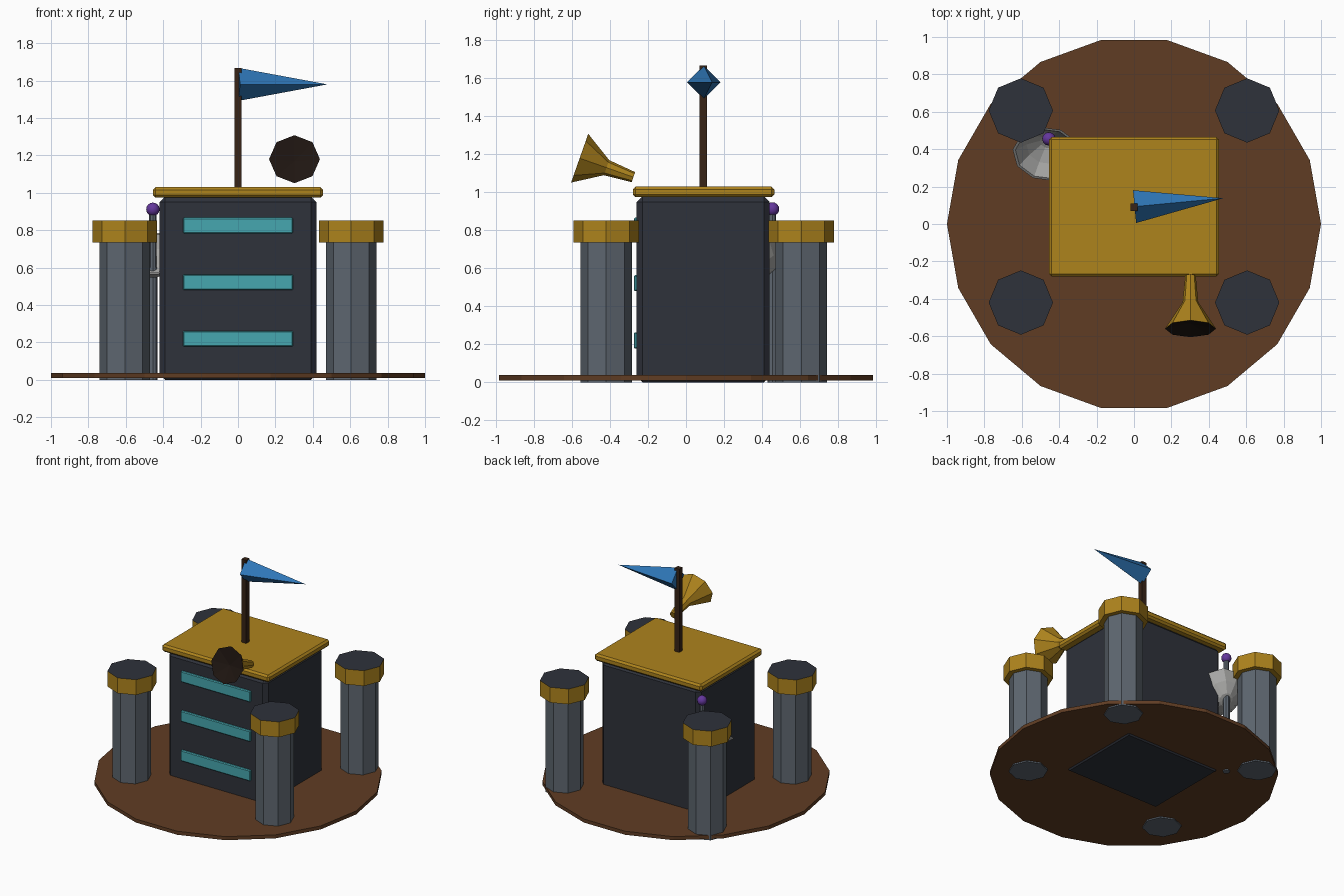
import bpy, bmesh, math
from mathutils import Vector

if "Cube" in bpy.data.objects:
    bpy.data.objects.remove(bpy.data.objects["Cube"])


def material(name, r, g, b):
    m = bpy.data.materials.new(name)
    m.diffuse_color = [(c / 255) ** 2.2 for c in (r, g, b)] + [1]
    m.use_nodes = True
    m.node_tree.nodes["Principled BSDF"].inputs["Base Color"].default_value = m.diffuse_color
    return m


DARK = material("dark_slate", 50, 53, 61)
STONE = material("stone", 94, 102, 111)
GOLD = material("gold", 172, 130, 34)
BROWN = material("brown", 96, 63, 40)
WOOD = material("dark_wood", 58, 40, 28)
CYAN = material("cyan", 72, 166, 174)
BLUE = material("blue", 50, 118, 182)
SHADOW = material("horn_inside", 36, 28, 24)
PURPLE = material("purple", 100, 58, 155)
SILVER = material("silver", 168, 168, 166)


def add(name, bm, mats, loc):
    bmesh.ops.recalc_face_normals(bm, faces=bm.faces)
    me = bpy.data.meshes.new(name)
    bm.to_mesh(me)
    bm.free()
    for m in mats:
        me.materials.append(m)
    ob = bpy.data.objects.new(name, me)
    ob.location = loc
    bpy.context.collection.objects.link(ob)
    return ob


def lathe(name, profile, n, mats, loc, axis=(0, 0, 1), slots=None, smooth=False):
    """Spin (radius, height) points around an axis; slots picks a material per ring."""
    bm = bmesh.new()
    rings = []
    for r, z in profile:
        count = n if r > 0 else 1
        rings.append([bm.verts.new((r * math.cos(math.tau * i / n),
                                    r * math.sin(math.tau * i / n), z))
                      for i in range(count)])
    for k, (a, b) in enumerate(zip(rings, rings[1:])):
        for i in range(n):
            j = (i + 1) % n
            vs = [a[i % len(a)], a[j % len(a)], b[j % len(b)], b[i % len(b)]]
            f = bm.faces.new(list(dict.fromkeys(vs)))
            f.material_index = slots[k] if slots else 0
            f.smooth = smooth
    ob = add(name, bm, mats, loc)
    if Vector(axis).normalized().z < 0.999:
        ob.rotation_euler = Vector(axis).to_track_quat('Z', 'Y').to_euler()
    return ob


def rod(r, h):
    return [(0, 0), (r, 0), (r, h), (0, h)]


def box(name, lo, hi, mat, bevel=0):
    lo, hi = Vector(lo), Vector(hi)
    bm = bmesh.new()
    bmesh.ops.create_cube(bm, size=1)
    bmesh.ops.scale(bm, vec=hi - lo, verts=bm.verts)
    ob = add(name, bm, [mat], (lo + hi) / 2)
    if bevel:
        mod = ob.modifiers.new("bevel", 'BEVEL')
        mod.width = bevel
        mod.segments = 1
    return ob


# Ground disc
lathe("base_disc", rod(1, 0.027), 18, [BROWN], (0, 0, 0.01))

# Main block, roof slab and front slots
box("main_block", (-0.42, -0.26, 0), (0.42, 0.44, 0.98), DARK, 0.03)
box("roof_slab", (-0.455, -0.28, 0.975), (0.455, 0.465, 1.03), GOLD, 0.014)
for i, z in enumerate((0.22, 0.522, 0.825)):
    box(f"front_slot_{i}", (-0.295, -0.275, z - 0.042), (0.295, -0.24, z + 0.042), CYAN, 0.006)

# Four corner pillars with dark-topped caps
for x in (-0.605, 0.605):
    for y in (-0.42, 0.607):
        lathe("pillar", rod(0.135, 0.74), 8, [STONE], (x, y, 0))
        lathe("pillar_cap", rod(0.172, 0.117), 8, [GOLD, DARK], (x, y, 0.735), slots=(0, 0, 1))

# Flagpole and pennant
box("flagpole", (-0.02, 0.07, 1.0), (0.02, 0.11, 1.667), WOOD)
lathe("pennant", [(0, 0), (0.088, 0), (0, 0.477)], 4, [BLUE], (0.003, 0.093, 1.58), axis=(0.475, 0.045, 0))

# Horn with dark mouth
lathe("horn", [(0, -0.30), (0.028, -0.30), (0.042, -0.15), (0.136, 0), (0, -0.03)], 8,
      [GOLD, SHADOW], (0.302, -0.56, 1.18), axis=(0, -0.943, 0.332), slots=(0, 0, 0, 1))

# Tilted dish on a mast, with ball above
mx, my = -0.455, 0.455
lathe("dish_mast", rod(0.025, 0.6), 8, [STONE], (mx, my, 0))
lathe("dish", [(0, 0), (0.05, 0.008), (0.125, 0.06), (0.185, 0.13),
               (0.17, 0.13), (0.115, 0.072), (0.045, 0.025), (0, 0.018)], 10,
      [SILVER], (mx, my, 0.575), axis=(-0.08, -0.62, 0.78))
lathe("ball_stem", rod(0.02, 0.32), 8, [STONE], (mx, my, 0.58))
arc = [(0.036 * math.sin(math.pi * i / 8) if 0 < i < 8 else 0,
        -0.036 * math.cos(math.pi * i / 8)) for i in range(9)]
lathe("ball", arc, 12, [PURPLE], (mx, my, 0.912), smooth=True)
